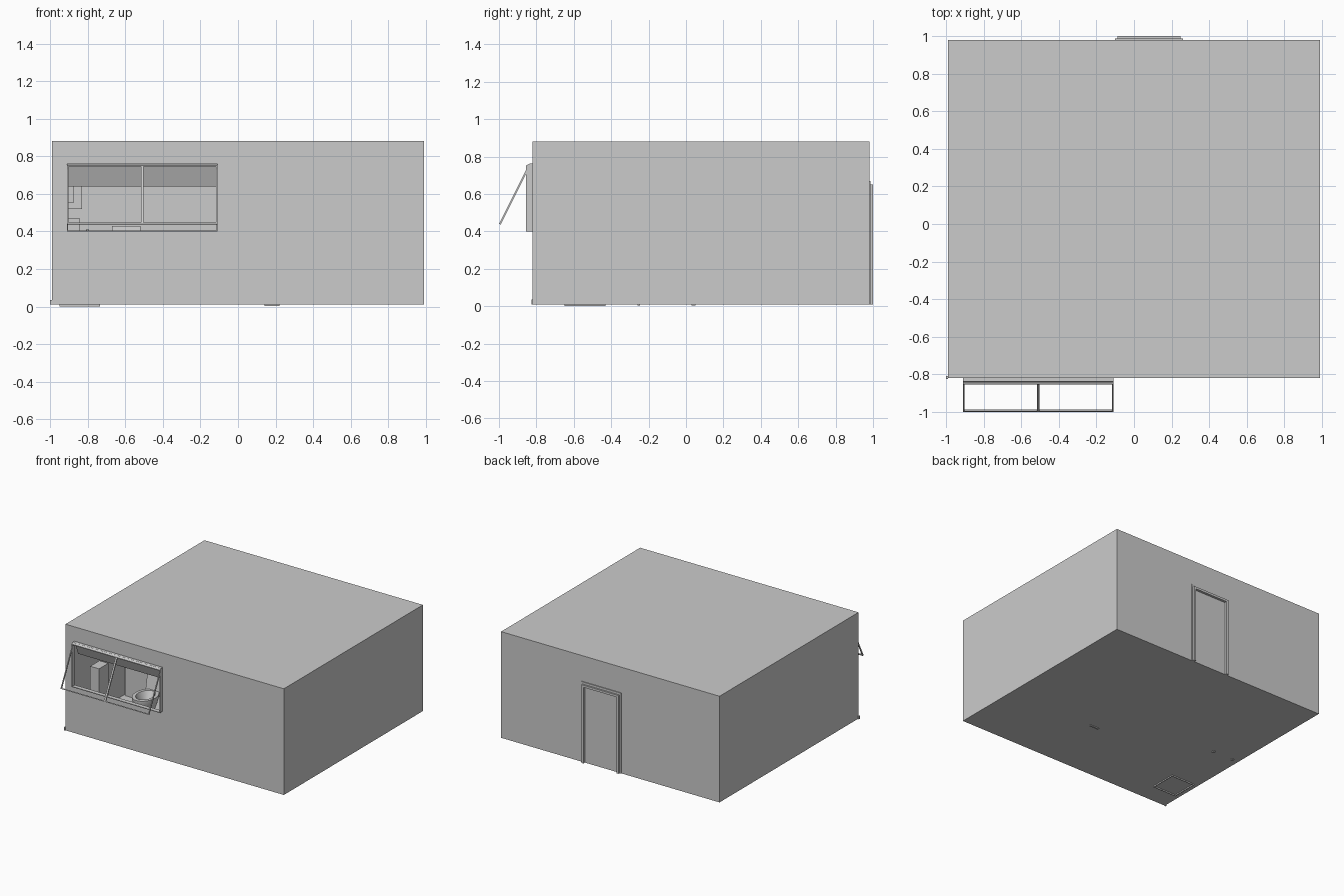
import bpy, bmesh, math
from mathutils import Vector, Matrix

if "Cube" in bpy.data.objects:
    bpy.data.objects.remove(bpy.data.objects["Cube"])


def box(name, x0, x1, y0, y1, z0, z1):
    bm = bmesh.new()
    size = Vector((x1 - x0, y1 - y0, z1 - z0))
    mid = Vector((x0 + x1, y0 + y1, z0 + z1)) / 2
    bmesh.ops.create_cube(bm, size=1, matrix=Matrix.Translation(mid) @ Matrix.Diagonal((*size, 1)))
    return finish(name, bm)


def finish(name, bm, smooth=False):
    bmesh.ops.recalc_face_normals(bm, faces=bm.faces)
    me = bpy.data.meshes.new(name)
    bm.to_mesh(me)
    bm.free()
    ob = bpy.data.objects.new(name, me)
    bpy.context.collection.objects.link(ob)
    if smooth:
        for p in me.polygons:
            p.use_smooth = True
        me.set_sharp_from_angle(angle=math.radians(35))
    return ob


def profile_x(name, pts, x0, x1):
    """Extrude a (y, z) outline along x."""
    bm = bmesh.new()
    f = bm.faces.new([bm.verts.new((x0, y, z)) for y, z in pts])
    r = bmesh.ops.extrude_face_region(bm, geom=[f])
    bmesh.ops.translate(bm, vec=(x1 - x0, 0, 0),
                        verts=[v for v in r['geom'] if isinstance(v, bmesh.types.BMVert)])
    return finish(name, bm)


def loft(name, rings, n=28):
    """Skin ellipses given as (cx, cy, z, rx, ry)."""
    bm = bmesh.new()
    loops = [[bm.verts.new((cx + rx * math.cos(2 * math.pi * i / n),
                            cy + ry * math.sin(2 * math.pi * i / n), z)) for i in range(n)]
             for cx, cy, z, rx, ry in rings]
    for a, b in zip(loops, loops[1:]):
        for i in range(n):
            bm.faces.new((a[i], a[(i + 1) % n], b[(i + 1) % n], b[i]))
    bm.faces.new(loops[0])
    bm.faces.new(loops[-1])
    return finish(name, bm, True)


def tube(name, pts, r):
    cu = bpy.data.curves.new(name, 'CURVE')
    cu.dimensions = '3D'
    cu.bevel_depth = r
    cu.bevel_resolution = 2
    sp = cu.splines.new('POLY')
    sp.points.add(len(pts) - 1)
    for p, c in zip(sp.points, pts):
        p.co = (*c, 1)
    ob = bpy.data.objects.new(name, cu)
    bpy.context.collection.objects.link(ob)


# room shell: thin walls, front wall split around the window opening
X, Y0, Y1, Z0, Z1, T = 0.99, -0.82, 0.98, 0.01, 0.88, 0.008
WX0, WX1, WZ0, WZ1 = -0.91, -0.11, 0.40, 0.76
box('floor', -X, X, Y0, Y1, Z0, Z0 + T)
box('ceiling', -X, X, Y0, Y1, Z1 - T, Z1)
box('left_wall', -X, -X + T, Y0, Y1, Z0, Z1)
box('right_wall', X - T, X, Y0, Y1, Z0, Z1)
box('back_wall', -X, X, Y1 - T, Y1, Z0, Z1)
bm = bmesh.new()
outer = [bm.verts.new((x, Y0, z)) for x, z in ((-X, Z0), (X, Z0), (X, Z1), (-X, Z1))]
inner = [bm.verts.new((x, Y0, z)) for x, z in ((WX0, WZ0), (WX1, WZ0), (WX1, WZ1), (WX0, WZ1))]
for i in range(4):
    j = (i + 1) % 4
    bm.faces.new((outer[i], outer[j], inner[j], inner[i]))
bmesh.ops.dissolve_limit(bm, angle_limit=0.01, verts=[], edges=[])
wall = finish('front_wall', bm)
mod = wall.modifiers.new('thickness', 'SOLIDIFY')
mod.thickness = T
mod.offset = -1

# window sleeve
F = 0.005
box('window_sill', WX0, WX1, -0.855, Y0, WZ0, WZ0 + F)
profile_x('window_head', [(-0.855, 0.745), (-0.855, 0.752), (-0.835, 0.762), (-0.82, 0.762), (-0.82, 0.75)], WX0, WX1)
for name, x in (('window_jamb_left', WX0), ('window_jamb_right', WX1 - F)):
    box(name, x, x + F, -0.855, Y0, WZ0, 0.752)

# two tilted sashes, open frames without glass
top, bot, w = Vector((-0.835, 0.758)), Vector((-0.995, 0.438)), 0.008
d = (bot - top).normalized()
n = Vector((-d.y, d.x)) * 0.005


def bar(name, a, b, x0, x1):
    profile_x(name, [a + n, b + n, b - n, a - n], x0, x1)


for side, x0, x1 in (('left', WX0, -0.51), ('right', -0.51, WX1)):
    bar('sash_top_' + side, top, top + d * w, x0, x1)
    bar('sash_bottom_' + side, bot - d * w, bot, x0, x1)
    bar('sash_stile_a_' + side, top, bot, x0, x0 + 0.007)
    bar('sash_stile_b_' + side, top, bot, x1 - 0.007, x1)

# sloping blind just inside the window head
profile_x('window_blind', [(-0.82, 0.76), (-0.77, 0.64), (-0.767, 0.64), (-0.815, 0.76)], WX0, WX1)

# door casing on the back wall, stepped section
for name, a, b in (('door_casing_left', -0.10, -0.07), ('door_casing_right', 0.23, 0.26)):
    box(name, a, b, Y1, 0.987, Z0, 0.67)
    m = (a + b) / 2 + (0.006 if a < 0 else -0.006)
    box(name + '_bead', m - 0.009, m + 0.009, Y1, 1.0, Z0, 0.652)
box('door_casing_head', -0.10, 0.26, Y1, 0.987, 0.64, 0.67)
box('door_casing_head_bead', -0.088, 0.248, Y1, 1.0, 0.634, 0.652)

# fittings showing under the floor
def ring(name, x0, x1, y0, y1, t):
    box(name + '_front', x0, x1, y0, y0 + t, 0, Z0)
    box(name + '_back', x0, x1, y1 - t, y1, 0, Z0)
    box(name + '_left', x0, x0 + t, y0, y1, 0, Z0)
    box(name + '_right', x1 - t, x1, y0, y1, 0, Z0)


ring('tray_rim', -0.95, -0.735, -0.65, -0.43, 0.006)
box('floor_strip', 0.14, 0.22, -0.26, -0.245, 0.003, Z0)
for i, x in enumerate((-0.93, -0.746)):
    box('drain_%d' % i, x - 0.01, x + 0.01, 0.03, 0.05, 0.003, Z0)
box('corner_pipe', -1.0, -X, -0.825, -0.81, 0.01, 0.035)

# toilet below the window
tx, ty = -0.60, -0.34
loft('toilet_bowl', [(tx, ty, 0.018, 0.06, 0.08), (tx, ty, 0.08, 0.055, 0.075), (tx, ty, 0.15, 0.08, 0.10),
                     (tx, ty, 0.20, 0.09, 0.12), (tx, ty, 0.22, 0.09, 0.12), (tx, ty, 0.22, 0.065, 0.09),
                     (tx, ty, 0.13, 0.03, 0.04)])
profile_x('toilet_lid', [(-0.24, 0.21), (-0.20, 0.43), (-0.185, 0.43), (-0.22, 0.21)], -0.67, -0.52)
box('toilet_tank', -0.69, -0.51, -0.18, -0.10, 0.20, 0.39)

# bin, counter, basin, tap and bottle
box('storage_box', -0.92, -0.84, -0.60, -0.48, 0.018, 0.47)
box('counter', -0.98, -0.72, -0.10, 0.45, 0.30, 0.33)
box('counter_base', -0.97, -0.75, -0.08, 0.43, 0.018, 0.30)
loft('basin', [(-0.85, 0.17, 0.33, 0.06, 0.08), (-0.85, 0.17, 0.37, 0.09, 0.12),
               (-0.85, 0.17, 0.37, 0.08, 0.11), (-0.85, 0.17, 0.34, 0.045, 0.06)])
tube('tap', [(-0.96, 0.17, 0.33), (-0.96, 0.17, 0.42), (-0.94, 0.17, 0.435), (-0.89, 0.17, 0.42)], 0.008)
loft('bottle', [(-0.80, -0.04, 0.33, 0.02, 0.02), (-0.80, -0.04, 0.38, 0.02, 0.02),
                (-0.80, -0.04, 0.39, 0.008, 0.008), (-0.80, -0.04, 0.41, 0.008, 0.008)], 16)

# wall cabinet and hose
box('wall_cabinet', -0.98, -0.83, 0.80, 0.97, 0.52, 0.76)
box('wall_cabinet_door', -0.98, -0.875, 0.79, 0.80, 0.55, 0.75)
tube('shower_hose', [(-0.975 + 0.02 * math.sin(t * 0.4), -0.25 + 0.04 * math.sin(t * 0.4), 0.7 - t * 0.06)
                     for t in range(9)], 0.006)
